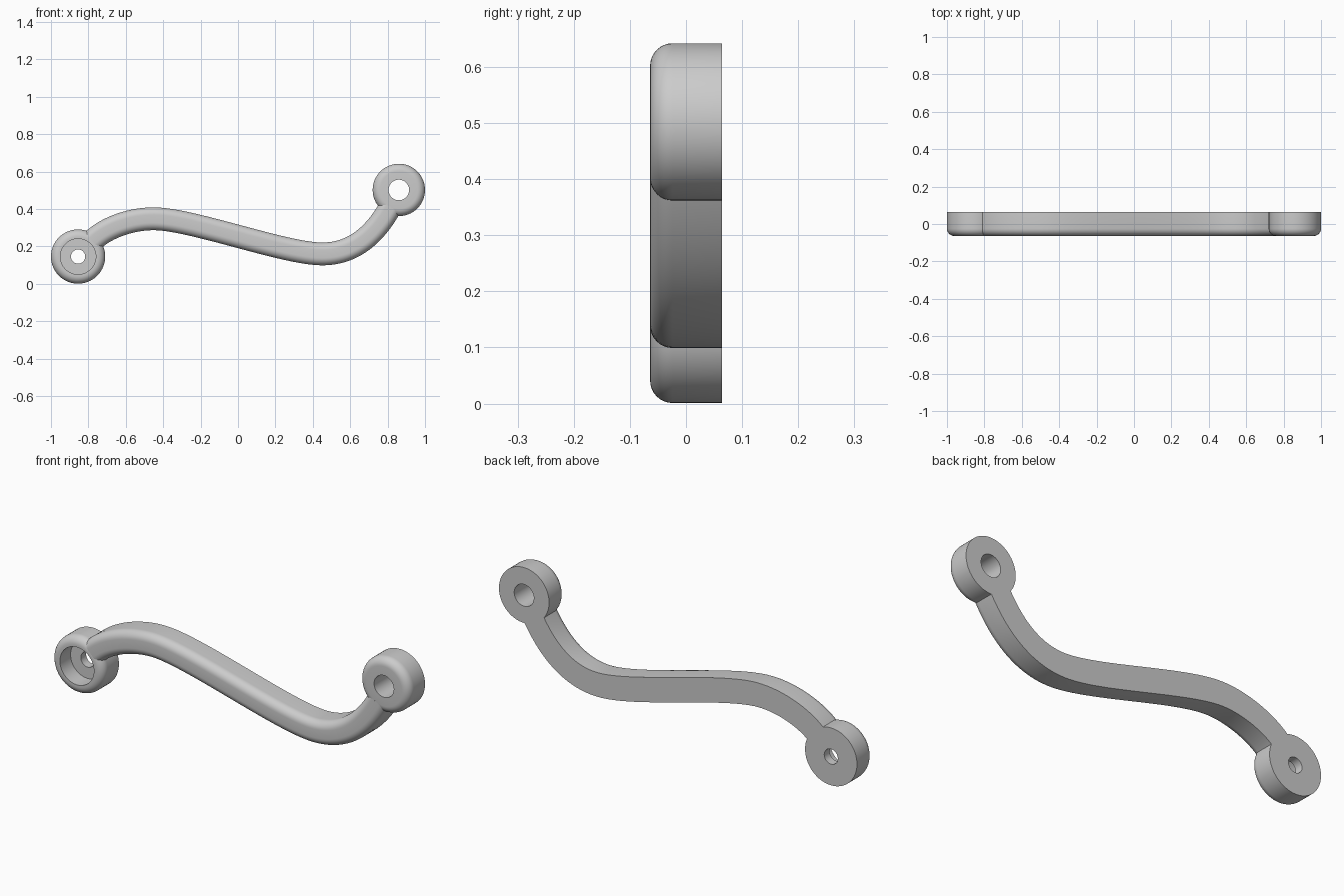
import bpy
import bmesh
from math import sin, cos, pi, radians
from mathutils import Vector, Matrix
from mathutils.geometry import interpolate_bezier

if "Cube" in bpy.data.objects:
    bpy.data.objects.remove(bpy.data.objects["Cube"])

HALF = 0.064      # half the thickness in y
FILLET = 0.04     # rounding of the front edges
STEPS = 8


def finish(name, bm):
    bmesh.ops.remove_doubles(bm, verts=bm.verts, dist=1e-5)
    bmesh.ops.recalc_face_normals(bm, faces=bm.faces)
    mesh = bpy.data.meshes.new(name)
    bm.to_mesh(mesh)
    bm.free()
    obj = bpy.data.objects.new(name, mesh)
    bpy.context.collection.objects.link(obj)
    bpy.ops.object.select_all(action="DESELECT")
    obj.select_set(True)
    bpy.context.view_layer.objects.active = obj
    bpy.ops.object.shade_smooth_by_angle(angle=radians(30))
    return obj


def rounded_edge(outer):
    """Quarter round from the side (outer) onto the front face."""
    angles = [i / STEPS * pi / 2 for i in range(STEPS + 1)]
    return [(outer - FILLET + FILLET * cos(a),
             -HALF + FILLET - FILLET * sin(a)) for a in angles]


def make_boss(name, centre, radius, bore):
    """Lathe a ring about the y axis; bore lists the inner (radius, y) points."""
    profile = [(radius, HALF)] + rounded_edge(radius) + bore
    bm = bmesh.new()
    verts = [bm.verts.new((r, y, 0)) for r, y in profile]
    edges = [bm.edges.new((v, verts[(i + 1) % len(verts)]))
             for i, v in enumerate(verts)]
    bmesh.ops.spin(bm, geom=verts + edges, cent=(0, 0, 0), axis=(0, 1, 0),
                   angle=2 * pi, steps=64, use_merge=True)
    bmesh.ops.transform(bm, matrix=Matrix.Translation((centre[0], 0, centre[1])),
                        verts=bm.verts)
    return finish(name, bm)


def make_bar(name, segments, half_width):
    """Sweep a D-shaped section along Bezier segments in the xz plane."""
    path = []
    for seg in segments:
        points = interpolate_bezier(*[Vector((x, 0, z)) for x, z in seg], 25)
        path += points if not path else points[1:]
    right = [(half_width, HALF)] + rounded_edge(half_width)
    section = right + [(-u, y) for u, y in reversed(right)]
    bm = bmesh.new()
    rings = []
    for i, p in enumerate(path):
        tangent = path[min(i + 1, len(path) - 1)] - path[max(i - 1, 0)]
        side = Vector((-tangent.z, 0, tangent.x)).normalized()
        rings.append([bm.verts.new(p + side * u + Vector((0, y, 0)))
                      for u, y in section])
    n = len(section)
    for a, b in zip(rings, rings[1:]):
        for j in range(n):
            k = (j + 1) % n
            bm.faces.new((a[j], a[k], b[k], b[j]))
    bm.faces.new(rings[0])
    bm.faces.new(rings[-1])
    return finish(name, bm)


# Lower boss with a counterbored screw hole
make_boss("counterbored_boss", (-0.855, 0.146), 0.145,
          [(0.095, -HALF), (0.095, 0.021), (0.038, 0.021), (0.038, HALF)])

# Upper boss with a plain through hole
make_boss("plain_boss", (0.86, 0.502), 0.14,
          [(0.055, -HALF), (0.055, HALF)])

# S-shaped bar joining the two bosses
make_bar("curved_bar", [
    [(-0.78, 0.228), (-0.72, 0.29), (-0.59, 0.348), (-0.45, 0.348)],
    [(-0.45, 0.348), (-0.25, 0.348), (0.25, 0.16), (0.45, 0.16)],
    [(0.45, 0.16), (0.62, 0.16), (0.735, 0.267), (0.815, 0.412)],
], 0.061)
